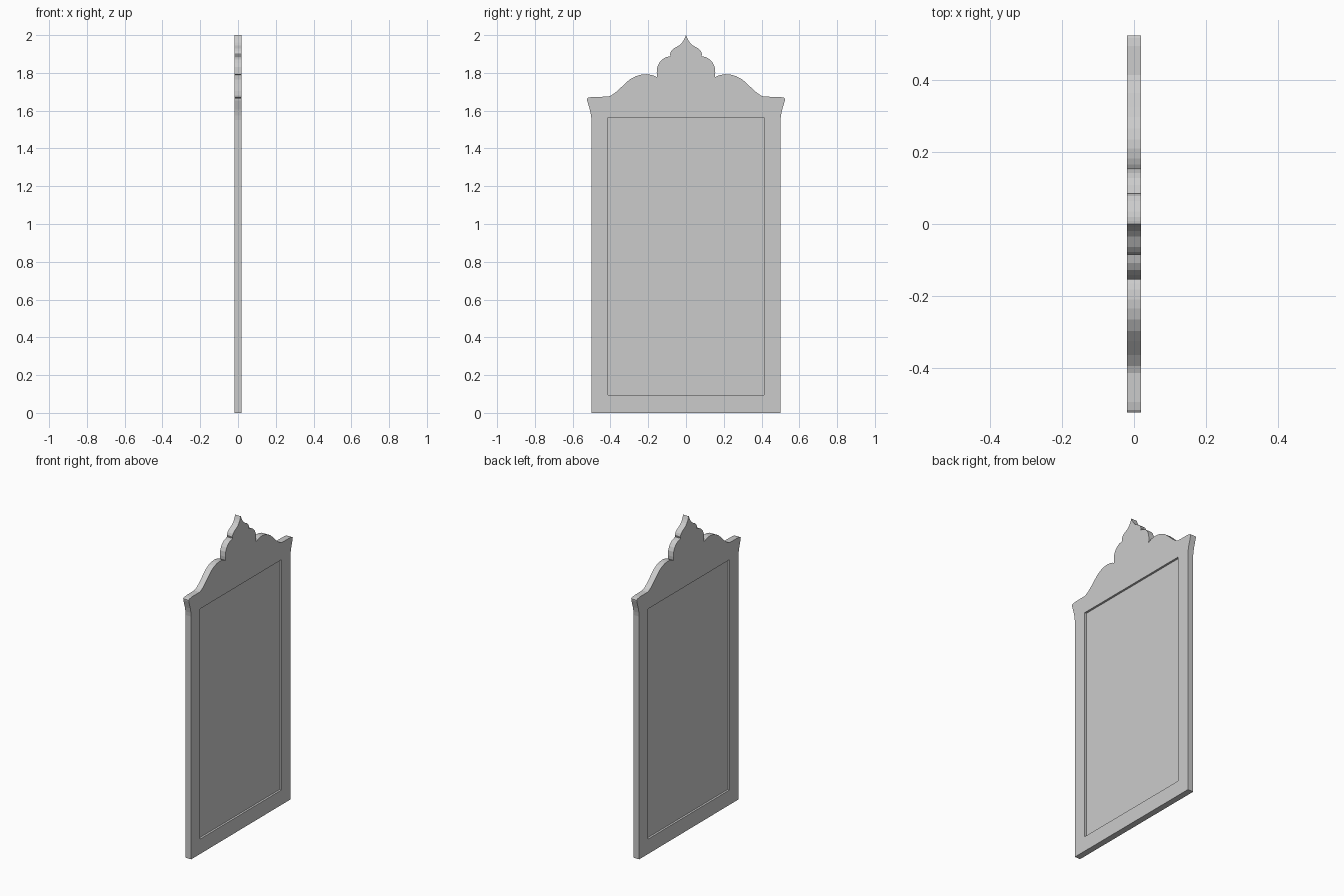
import bpy
import math

if "Cube" in bpy.data.objects:
    bpy.data.objects.remove(bpy.data.objects["Cube"])

HALF = 0.0195          # half thickness of the frame
PANEL_HALF = 0.0065    # half thickness of the recessed panel
W, Z0, Z1 = 0.413, 0.095, 1.565

# right half of the crested outline (y, z), from foot to peak
half = [(0.5, 0), (0.5, 1.55), (0.503, 1.575), (0.509, 1.605), (0.518, 1.635), (0.524, 1.655),
        (0.525, 1.664), (0.518, 1.669), (0.495, 1.673), (0.415, 1.674), (0.395, 1.681),
        (0.365, 1.703), (0.325, 1.741), (0.298, 1.765), (0.265, 1.783), (0.235, 1.791),
        (0.21, 1.793), (0.182, 1.789), (0.165, 1.783), (0.153, 1.776),
        (0.155, 1.8), (0.152, 1.83), (0.142, 1.853), (0.128, 1.87), (0.108, 1.882),
        (0.082, 1.889), (0.085, 1.9), (0.078, 1.917), (0.064, 1.93), (0.035, 1.946),
        (0.02, 1.961), (0.009, 1.979)]
outline = half + [(0, 2.0)] + [(-y, z) for y, z in reversed(half)]
opening = [(-W, Z0), (W, Z0), (W, Z1), (-W, Z1)]


def add_loop(curve, pts):
    s = curve.splines.new('POLY')
    s.points.add(len(pts) - 1)
    for p, (a, b) in zip(s.points, pts):
        p.co = (a, b, 0, 1)
    s.use_cyclic_u = True


def slab(name, loops, half_depth):
    """Filled 2D outline extruded to a mesh standing in the YZ plane."""
    cu = bpy.data.curves.new(name + "_profile", 'CURVE')
    cu.dimensions = '2D'
    cu.fill_mode = 'BOTH'
    cu.extrude = half_depth
    for pts in loops:
        add_loop(cu, pts)
    tmp = bpy.data.objects.new(name + "_profile", cu)
    bpy.context.collection.objects.link(tmp)
    dg = bpy.context.evaluated_depsgraph_get()
    me = bpy.data.meshes.new_from_object(tmp.evaluated_get(dg))
    bpy.data.objects.remove(tmp)
    me.name = name
    for p in me.polygons:
        p.use_smooth = False
    ob = bpy.data.objects.new(name, me)
    ob.rotation_euler = (math.pi / 2, 0, math.pi / 2)
    bpy.context.collection.objects.link(ob)
    return ob


# crested frame with a rectangular opening
slab("frame", [outline, opening], HALF)
# thin panel recessed on both sides
slab("mirror_panel", [opening], PANEL_HALF)
